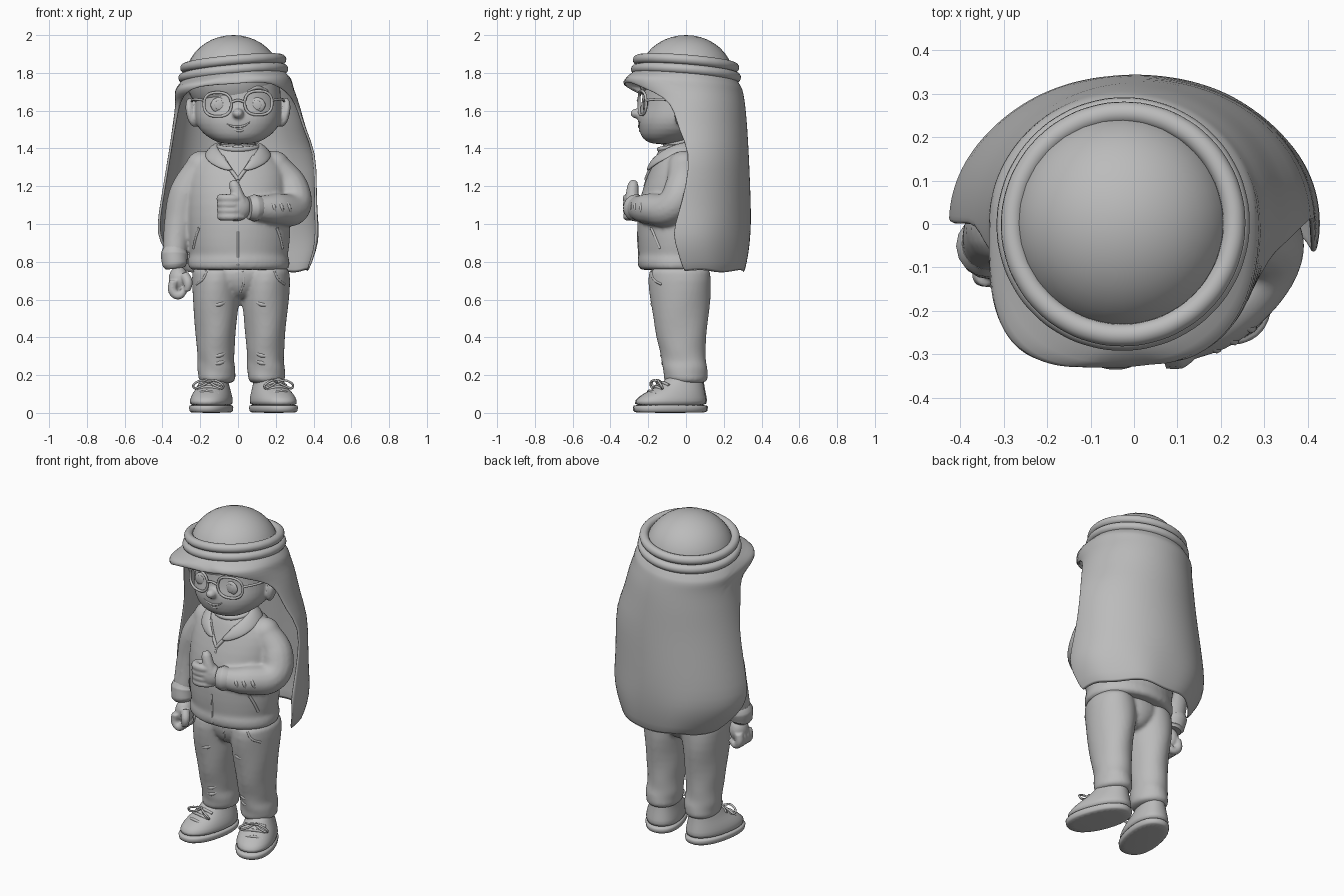
import bpy, bmesh
from math import sin, cos, pi, radians, copysign
from mathutils import Vector
from mathutils.bvhtree import BVHTree

cube = bpy.data.objects.get("Cube")
if cube:
    bpy.data.objects.remove(cube)

grey = bpy.data.materials.new("clay grey")
grey.use_nodes = True
grey.diffuse_color = (0.5, 0.5, 0.5, 1)
grey.node_tree.nodes["Principled BSDF"].inputs["Base Color"].default_value = (0.5, 0.5, 0.5, 1)


def finish(name, mesh, sub=0, thick=0):
    ob = bpy.data.objects.new(name, mesh)
    bpy.context.collection.objects.link(ob)
    mesh.materials.clear()
    mesh.materials.append(grey)
    if thick:
        m = ob.modifiers.new("thickness", "SOLIDIFY")
        m.thickness, m.offset = thick, 0
    if sub:
        ob.modifiers.new("smooth", "SUBSURF").levels = sub
        ob.modifiers["smooth"].render_levels = sub
    mesh.polygons.foreach_set("use_smooth", [True] * len(mesh.polygons))
    return ob


def grid(name, rows, closed=False, caps=False, sub=1, thick=0):
    """Skin neighbouring rows of points."""
    bm = bmesh.new()
    vs = [[bm.verts.new(p) for p in r] for r in rows]
    n = len(rows[0])
    for a, b in zip(vs, vs[1:]):
        for i in range(n if closed else n - 1):
            j = (i + 1) % n
            bm.faces.new((a[i], a[j], b[j], b[i]))
    if caps:
        bm.faces.new(vs[0][::-1])
        bm.faces.new(vs[-1])
    bmesh.ops.remove_doubles(bm, verts=bm.verts, dist=0.0005)
    bmesh.ops.recalc_face_normals(bm, faces=bm.faces)
    me = bpy.data.meshes.new(name)
    bm.to_mesh(me)
    bm.free()
    return finish(name, me, sub, thick)


def fuse(name, parts, voxel):
    """Melt overlapping parts into one soft surface."""
    bpy.context.view_layer.update()
    dg = bpy.context.evaluated_depsgraph_get()
    bm = bmesh.new()
    for ob in parts:
        me = bpy.data.meshes.new_from_object(ob.evaluated_get(dg))
        me.transform(ob.matrix_world)
        bm.from_mesh(me)
        bpy.data.meshes.remove(me)
    for ob in parts:
        bpy.data.objects.remove(ob)
    me = bpy.data.meshes.new(name)
    bm.to_mesh(me)
    bm.free()
    ob = finish(name, me)
    m = ob.modifiers.new("melt", "REMESH")
    m.mode, m.voxel_size, m.use_smooth_shade = "VOXEL", voxel, True
    m = ob.modifiers.new("relax", "SMOOTH")
    m.factor, m.iterations = .5, 4
    return ob


def sp(v, p):
    return copysign(abs(v) ** p, v)


def loft(name, rows, n=28, power=1.0, wave=0.0):
    """Stack of ellipses: z, centre x, centre y, half width, half depth."""
    pts = []
    for z, cx, cy, rx, ry in rows:
        ring = []
        for i in range(n):
            t = 2 * pi * i / n
            k = 1 + wave * sin(3 * t + z * 45)
            ring.append((cx + rx * k * sp(cos(t), power), cy + ry * k * sp(sin(t), power), z))
        pts.append(ring)
    return grid(name, pts, closed=True, caps=True)


def tube(name, pts, radii, cyclic=False, res=3):
    """Round bar through points; radii is one number or one per point."""
    if not isinstance(radii, (list, tuple)):
        radii = [radii] * len(pts)
    cu = bpy.data.curves.new(name, "CURVE")
    cu.dimensions, cu.bevel_depth, cu.bevel_resolution = "3D", 1, res
    cu.use_fill_caps, cu.resolution_u = True, 8
    s = cu.splines.new("BEZIER")
    s.bezier_points.add(len(pts) - 1)
    s.use_cyclic_u = cyclic
    for b, p, r in zip(s.bezier_points, pts, radii):
        b.co, b.radius = p, r
        b.handle_left_type = b.handle_right_type = "AUTO"
    tmp = bpy.data.objects.new(name, cu)
    bpy.context.collection.objects.link(tmp)
    bpy.context.view_layer.update()
    dg = bpy.context.evaluated_depsgraph_get()
    me = bpy.data.meshes.new_from_object(tmp.evaluated_get(dg))
    bpy.data.objects.remove(tmp)
    return finish(name, me)


def ball(name, loc, size, rot=(0, 0, 0)):
    bm = bmesh.new()
    bmesh.ops.create_uvsphere(bm, u_segments=32, v_segments=20, radius=1)
    me = bpy.data.meshes.new(name)
    bm.to_mesh(me)
    bm.free()
    ob = finish(name, me)
    ob.location, ob.scale, ob.rotation_euler = loc, size, rot
    return ob


def stick(target, pts, lift=0.0):
    """Project x, z points onto the front of a part."""
    bpy.context.view_layer.update()
    tree = BVHTree.FromObject(target, bpy.context.evaluated_depsgraph_get())
    out = []
    for x, z in pts:
        hit = tree.ray_cast(Vector((x, -2, z)), Vector((0, 1, 0)))[0]
        out.append((x, (hit.y if hit else -0.2) - lift, z))
    return out


# Head and face
skull = loft("skull", [(1.42, 0, -.12, .08, .06), (1.45, 0, -.10, .15, .135), (1.5, 0, -.05, .21, .2),
                       (1.56, 0, -.03, .232, .23), (1.62, 0, -.02, .23, .217), (1.7, 0, -.01, .225, .22),
                       (1.8, 0, 0, .225, .22), (1.87, 0, 0, .19, .19)], power=.93)
ears = [ball("ear", (s * .243, -.015, 1.59), (.028, .05, .08), (0, s * .2, s * .4)) for s in (-1, 1)]
head = fuse("head", [skull, ball("nose", (0, -.258, 1.585), (.03, .038, .027))] + ears, .009)
tube("mouth", stick(head, [(-.06, 1.53), (-.02, 1.516), (.03, 1.52), (.065, 1.54)], -.001), [.003, .006, .006, .003])
tube("lower_lip", stick(head, [(-.025, 1.5), (.01, 1.495), (.04, 1.503)], -.004), [.004, .009, .004])
for s, side in ((-1, "right"), (1, "left")):
    p = stick(head, [(s * .1, 1.63)], -.006)[0]
    ball(side + "_eye", p, (.045, .014, .04))
    ball(side + "_pupil", (p[0], p[1] - .011, p[2]), (.024, .005, .026))
    tube(side + "_eyebrow", stick(head, [(s * .05, 1.702), (s * .1, 1.722), (s * .16, 1.705)], 0), [.006, .01, .004])
    rim = []
    for i in range(16):
        t = 2 * pi * i / 16
        x = s * .108 + .072 * sp(cos(t), .8)
        rim.append((x, -.25 + 1.2 * x * x, 1.637 + s * .004 + .063 * sp(sin(t), .8)))
    tube(side + "_lens_rim", rim, .0075, cyclic=True)
    tube(side + "_temple", [(s * .18, -.213, 1.655), (s * .228, -.14, 1.66), (s * .245, -.02, 1.65)], .007)
    ball(side + "_ear_ridge", (s * .255, -.045, 1.585), (.015, .016, .045), (0, s * .2, 0))
tube("glasses_bridge", [(-.035, -.249, 1.645), (0, -.254, 1.655), (.035, -.249, 1.645)], .007)

# Head cloth: crown, double cord and drape
ball("cloth_crown", (-.025, 0, 1.775), (.252, .252, .225))
for name, z, r in (("upper_cord", 1.848, .256), ("lower_cord", 1.797, .266)):
    ring = [(r * cos(i * pi / 12), r * sin(i * pi / 12), 0) for i in range(24)]
    cord = tube(name, ring, .026, cyclic=True, res=5)
    cord.location, cord.rotation_euler = (-.025, 0, z), (-.08, -.09, 0)

# Each row: z, centre x, half width, front depth, back depth, wrap past the right side, past the left side
drape = [(1.80, -.025, .245, .245, .245, 90, 90), (1.772, -.025, .275, .295, .27, 90, 90),
         (1.742, -.022, .298, .335, .285, 90, 90), (1.73, -.022, .306, .338, .292, 64, 64),
         (1.70, -.02, .31, .32, .298, 46, 42), (1.66, -.01, .318, .3, .303, 24, 22), (1.6, 0, .328, .3, .31, 13, 12),
         (1.5, .005, .348, .3, .318, 9, 8), (1.38, .025, .385, .3, .325, 0, -4), (1.2, .01, .40, .3, .333, 0, 0),
         (1.05, 0, .415, .3, .338, 0, 8), (.95, 0, .425, .3, .337, -1, 14), (.86, .01, .4, .3, .33, -6, 8),
         (.745, .03, .335, .3, .31, -22, 2)]
rows = []
for z, cx, rx, ryf, ryb, right, left in drape:
    f, g, row = radians(left), radians(right), []
    tilt = max(0, min(1, (z - 1.6) / .15))
    for i in range(65):
        t = -f + (pi + f + g) * i / 64
        c, s = cos(t), sin(t)
        p = (.55 if c < 0 else .8) if s < 0 and 1.69 < z < 1.75 else 1
        x, y = cx + rx * sp(c, p), (ryb if s > 0 else ryf) * sp(s, p)
        dip = -.03 * max(0, 1 - abs(x) / .1) if y < -.3 else 0
        fold = .02 * max(0, 1.05 - z) * sin(7 * t)
        row.append((x, y + fold, z + dip + fold + tilt * (.09 * x - .07 * y)))
    rows.append(row)
grid("head_cloth_drape", rows, thick=.014)

# Jacket: body with hem band, shoulders and sleeves melted together
body = loft("body", [(.755, .005, -.04, .25, .195), (.76, .005, -.04, .27, .215), (.815, .005, -.04, .273, .22),
                     (.83, .005, -.04, .258, .207), (.87, .005, -.04, .266, .215),
                     (.98, .005, -.04, .277, .22), (1.1, 0, -.04, .274, .214), (1.22, 0, -.03, .267, .19),
                     (1.31, 0, -.015, .25, .168), (1.37, 0, -.02, .19, .138),
                     (1.41, 0, -.03, .12, .1), (1.43, 0, -.03, .09, .08)], wave=.008)
shoulders = [ball("shoulder", (s * .19, -.01, 1.3), (.088, .088, .088)) for s in (-1, 1)]
right_sleeve = tube("right_sleeve", [(-.19, -.01, 1.3), (-.275, -.01, 1.16), (-.315, -.02, .99), (-.335, -.05, .84)],
                    [.086, .09, .078, .062], res=6)
left_sleeve = tube("left_sleeve", [(.19, -.01, 1.3), (.28, -.02, 1.19), (.295, -.08, 1.09), (.2, -.2, 1.08), (.09, -.265, 1.085)],
                   [.086, .094, .09, .082, .062], res=6)
jacket = fuse("jacket", [body, right_sleeve, left_sleeve] + shoulders, .011)
tube("right_cuff", [(-.334, -.045, .87), (-.336, -.05, .84), (-.333, -.06, .785), (-.33, -.06, .765)],
     [.062, .073, .067, .05], res=6)
tube("left_cuff", [(.115, -.25, 1.085), (.085, -.265, 1.085), (.055, -.275, 1.085)], [.064, .072, .06], res=6)
for i in range(3):
    x = .17 + .04 * i
    tube("sleeve_fold_%d" % i, stick(jacket, [(x, 1.13), (x + .02, 1.09), (x + .03, 1.045)], -.006), [.004, .011, .004])
loft("neck", [(1.36, 0, -.03, .1, .1), (1.5, 0, -.03, .1, .1)])
band = [(.105 * cos(i * pi / 8), -.035 + .105 * sin(i * pi / 8), 1.41 + .015 * sin(i * pi / 8)) for i in range(16)]
tube("shirt_neckband", band, .014, cyclic=True)
zip_line = [(0, z / 100) for z in (78, 84, 90, 96)] + [(0, 1.2), (0, 1.24)]
tube("jacket_zip_lower", stick(jacket, zip_line[:4], -.002), .006)
tube("jacket_zip_upper", stick(jacket, zip_line[4:], -.002), .006)
for s, side in ((-1, "right"), (1, "left")):
    tube(side + "_pocket_zip", stick(jacket, [(s * .205, .98), (s * .222, .93), (s * .235, .87)], -.002), .008)
    tube(side + "_opening_edge", stick(jacket, [(0, 1.235), (s * .04, 1.29), (s * .085, 1.36)], .002), .01)
    inner = [(s * .02, -.2, 1.275), (s * .06, -.185, 1.34), (s * .115, -.1, 1.405), (s * .11, 0, 1.435), (0, .08, 1.44)]
    outer = [(s * .05, -.205, 1.275), (s * .15, -.165, 1.315), (s * .185, -.07, 1.365), (s * .16, .05, 1.385), (0, .13, 1.38)]
    middle = [(Vector(a) + Vector(b)) / 2 + Vector((0, -.004, .014)) for a, b in zip(inner, outer)]
    grid(side + "_collar", [inner, middle, outer], sub=2, thick=.016)

# Hanging hand
parts = [ball("palm", (-.315, -.07, .705), (.052, .06, .072)),
         tube("thumb", [(-.285, -.11, .73), (-.265, -.135, .69), (-.27, -.135, .645)], [.028, .026, .018])]
for i in range(4):
    y = -.12 + i * .03
    parts.append(tube("finger", [(-.34, y, .7), (-.345, y, .645), (-.315, y - .005, .622), (-.28, y - .005, .65)],
                      [.025, .025, .023, .017]))
fuse("right_hand", parts, .006)

# Raised hand with thumb up
parts = [ball("palm", (-.01, -.275, 1.09), (.08, .052, .075)),
         tube("thumb", [(.015, -.285, 1.11), (-.005, -.285, 1.16), (-.02, -.28, 1.205), (-.03, -.275, 1.228)],
              [.038, .034, .03, .018])]
for i in range(4):
    z, r = 1.135 - i * .032, .024 - i * .001
    parts.append(tube("finger", [(.03, -.295, z), (-.03, -.312, z), (-.08, -.3, z), (-.088, -.27, z), (-.04, -.255, z)],
                      [r * .6, r, r, r, r * .8]))
fuse("left_hand", parts, .006)

# Trousers: seat and legs melted together
parts = [loft("seat", [(.6, .012, -.03, .05, .09), (.64, .012, -.03, .1, .135), (.7, .01, -.03, .18, .16),
                       (.8, .01, -.035, .22, .167)])]
legs = ((-1, "right", -.118), (1, "left", .145))
for s, side, cx in legs:
    parts.append(loft("leg", [(.8, cx + .003, -.032, .13, .167), (.7, cx + .003, -.032, .13, .168),
                              (.6, cx, -.03, .124, .162), (.5, cx, -.03, .114, .145),
                              (.4, cx, -.025, .105, .133), (.33, cx, -.018, .1, .122), (.27, cx, -.01, .096, .117),
                              (.24, cx + .005, -.005, .104, .12), (.2, cx + .005, -.003, .097, .116),
                              (.185, cx + .005, -.003, .101, .12), (.15, cx + .005, 0, .09, .107)], wave=.028))
trousers = fuse("trousers", parts, .011)
tube("trouser_fly", stick(trousers, [(.025, .75), (.03, .69), (.012, .64)], -.003), .006)
for s, side, cx in legs:
    tube(side + "_trouser_pocket", stick(trousers, [(cx + s * .045, .75), (cx + s * .065, .71), (cx + s * .1, .68)], -.003), .007)
    for i, z in enumerate((.57, .3, .26)):
        fold = [(cx - s * .07, z + .03), (cx - s * .02, z + .005), (cx + s * .04, z)]
        tube("%s_trouser_fold_%d" % (side, i), stick(trousers, fold, -.007), [.003, .013, .003])

    # Shoe with sole and laces
    base, turn = (.188 if s > 0 else -.142, -.083, 0), (.36 if s > 0 else -.2)
    parts = [loft(side + "_sole", [(0, 0, 0, .1, .19), (.006, 0, 0, .108, .2), (.035, 0, 0, .112, .204), (.045, 0, 0, .107, .2)],
                  power=.88),
             loft(side + "_shoe", [(.03, 0, 0, .108, .2), (.065, 0, .002, .109, .197), (.1, 0, .02, .1, .172),
                                   (.135, 0, .055, .084, .13), (.17, 0, .075, .072, .105), (.2, 0, .085, .067, .093)], power=.9)]
    for k in range(3):
        y, z = -.115 + .035 * k, .115 + .023 * k
        parts.append(tube("%s_lace_%d" % (side, k), [(-.06, y + .015, z - .015), (0, y, z), (.06, y + .015, z - .015)], .008))
    for d in (-1, 1):
        parts.append(tube(side + "_lace_loop", [(0, -.055, .165), (d * .045, -.085, .17), (d * .08, -.075, .135),
                                                (d * .045, -.07, .14), (0, -.055, .165)], .006))
    for ob in parts:
        ob.location, ob.rotation_euler = base, (0, 0, turn)
